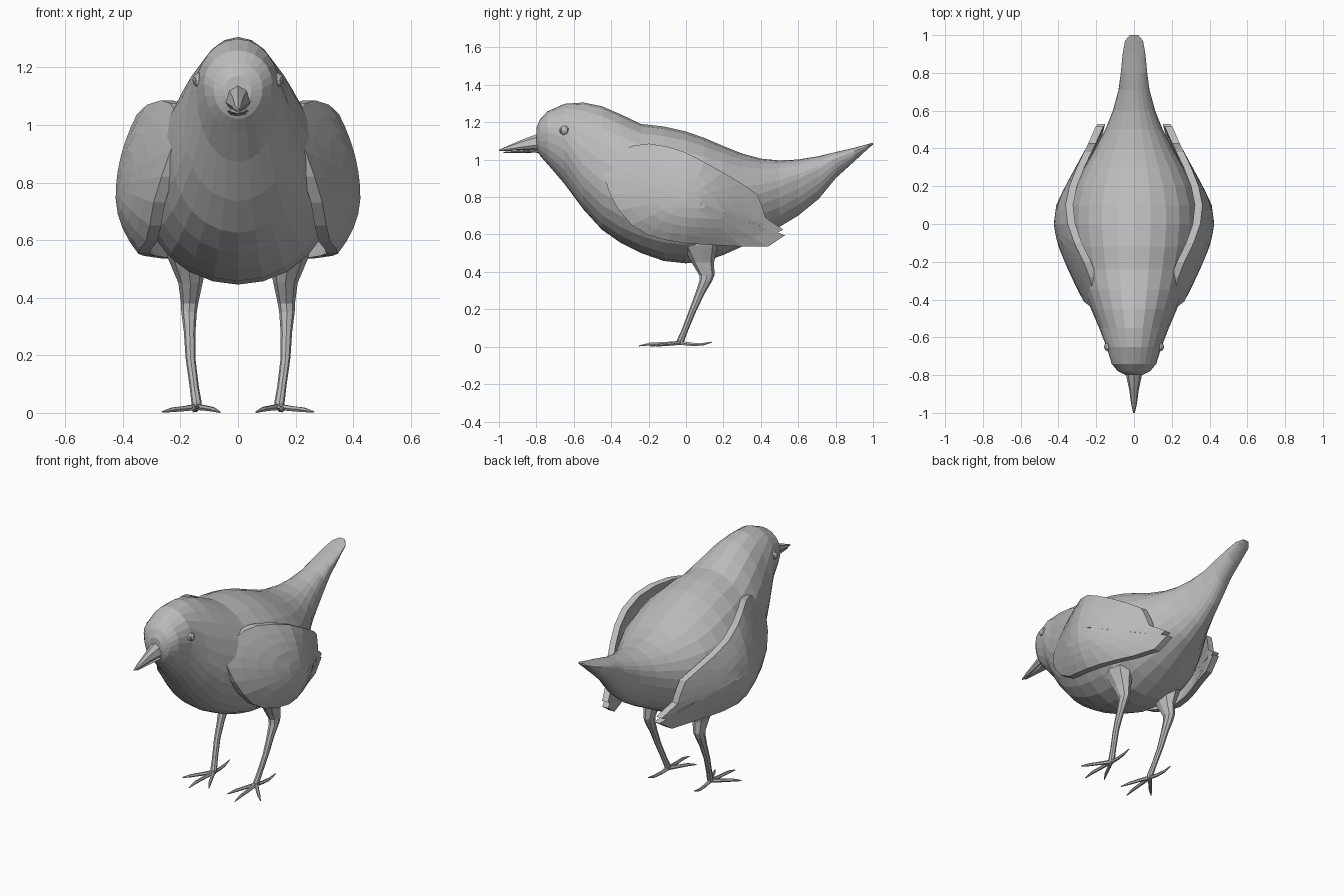
import bpy, bmesh, math

if "Cube" in bpy.data.objects:
    bpy.data.objects.remove(bpy.data.objects["Cube"])

grey = bpy.data.materials.new("plain grey")
grey.diffuse_color = (0.5, 0.5, 0.5, 1)
grey.use_nodes = True
grey.node_tree.nodes["Principled BSDF"].inputs["Base Color"].default_value = grey.diffuse_color


def finish(bm, name):
    bmesh.ops.recalc_face_normals(bm, faces=bm.faces)
    me = bpy.data.meshes.new(name)
    bm.to_mesh(me)
    bm.free()
    me.materials.append(grey)
    ob = bpy.data.objects.new(name, me)
    bpy.context.collection.objects.link(ob)
    return ob


def bridge(bm, a, b):
    for i in range(len(a)):
        j = (i + 1) % len(a)
        bm.faces.new((a[i], a[j], b[j], b[i]))


def loft(name, rings):
    """Skin closed rings of points and cap both ends."""
    bm = bmesh.new()
    vs = [[bm.verts.new(p) for p in r] for r in rings]
    for a, b in zip(vs, vs[1:]):
        bridge(bm, a, b)
    bm.faces.new(vs[0])
    bm.faces.new(vs[-1])
    return finish(bm, name)


def section_y(y, w, lo, hi, f, n):
    """Egg-shaped section facing y, widest at fraction f of its height."""
    c = lo + f * (hi - lo)
    pts = []
    for i in range(n):
        a = 2 * math.pi * i / n
        s = math.cos(a)
        pts.append((w * math.sin(a), y, c + s * ((hi - c) if s > 0 else (c - lo))))
    return pts


def section_z(x, y, z, rx, ry, n=8):
    return [(x + rx * math.cos(2 * math.pi * i / n),
             y + ry * math.sin(2 * math.pi * i / n), z) for i in range(n)]


def interp(table, t):
    for (a, u), (b, v) in zip(table, table[1:]):
        if t <= b:
            return u + (v - u) * max(0, (t - a) / (b - a))
    return table[-1][1]


# body, head and tail: y, half width, bottom, top, widest fraction
body = [
    (-.80, .045, 1.07, 1.18, .5), (-.78, .085, 1.03, 1.225, .55),
    (-.74, .118, .985, 1.268, .6), (-.65, .146, .88, 1.308, .58),
    (-.55, .185, .745, 1.315, .42), (-.45, .228, .635, 1.295, .4),
    (-.35, .265, .565, 1.252, .42), (-.24, .298, .51, 1.20, .45),
    (-.12, .326, .468, 1.187, .47), (0, .34, .455, 1.16, .48),
    (.1, .336, .465, 1.125, .48), (.2, .31, .50, 1.082, .5),
    (.3, .262, .545, 1.042, .52), (.4, .205, .60, 1.015, .55),
    (.5, .152, .65, 1.005, .6), (.6, .112, .71, 1.01, .65),
    (.71, .082, .80, 1.028, .7), (.8, .07, .91, 1.05, .75),
    (.9, .06, 1.0, 1.073, .75), (.97, .048, 1.065, 1.092, .6),
    (1.0, .022, 1.09, 1.10, .5)]
loft("body", [section_y(*r, 24) for r in body])

# beak halves
loft("upper_beak", [section_y(*r, 8) for r in (
    (-.76, .05, 1.065, 1.16, .35), (-.80, .042, 1.062, 1.145, .3),
    (-.88, .025, 1.06, 1.115, .3), (-.96, .014, 1.055, 1.08, .4),
    (-1.0, .004, 1.055, 1.062, .5))])
loft("lower_beak", [section_y(*r, 8) for r in (
    (-.76, .04, 1.03, 1.07, .6), (-.80, .034, 1.047, 1.066, .6),
    (-.88, .018, 1.045, 1.059, .6), (-.975, .004, 1.046, 1.051, .5))])

# wing outline (y, z) and outward bulge along the bird
outline = [(-.43, .99), (-.37, 1.05), (-.28, 1.085), (-.2, 1.095), (-.1, 1.08),
           (0, 1.047), (.1, .995), (.2, .94), (.3, .88), (.38, .825), (.405, .765),
           (.425, .70), (.52, .635), (.49, .62), (.53, .605), (.44, .545),
           (.3, .545), (.2, .55), (.1, .555), (0, .562), (-.1, .578), (-.2, .605),
           (-.29, .66), (-.36, .74), (-.41, .83), (-.435, .92)]
bulge = [(-.44, .255), (-.4, .275), (-.3, .322), (-.2, .368), (-.1, .408), (0, .425),
         (.1, .412), (.2, .365), (.3, .31), (.4, .255), (.53, .205)]


def wing_x(y, z):
    k = (.9 if z > .76 else 2.0) * (1 - .75 * max(0, min(1, (y - .1) / .35)))
    return interp(bulge, y) - k * (z - .76) ** 2


def wing(side, name):
    bm = bmesh.new()
    cy, cz = .0, .8
    rims = []
    for inset in (0, .04):
        rings = []
        for s in (1, .82, .62, .42, .2):
            ring = []
            for y, z in outline:
                y, z = cy + (y - cy) * s, cz + (z - cz) * s
                ring.append(bm.verts.new((side * (wing_x(y, z) - inset), y, z)))
            rings.append(ring)
        for a, b in zip(rings, rings[1:]):
            bridge(bm, a, b)
        mid = bm.verts.new((side * (wing_x(cy, cz) - inset), cy, cz))
        last = rings[-1]
        for i, v in enumerate(last):
            bm.faces.new((v, last[(i + 1) % len(last)], mid))
        rims.append(rings[0])
    bridge(bm, *rims)
    finish(bm, name)


# toes: points (x offset, y, z, radius) from the ankle to the claw
toes = {
    "inner_toe": [(0, -.03, .03, .012), (-.03, -.09, .026, .010), (-.055, -.145, .022, .009), (-.08, -.19, .012, .003)],
    "middle_toe": [(0, -.03, .03, .012), (.005, -.11, .026, .010), (.01, -.19, .024, .009), (.012, -.25, .014, .003)],
    "outer_toe": [(0, -.03, .03, .012), (.045, -.08, .024, .010), (.085, -.125, .020, .009), (.12, -.16, .013, .003)],
    "back_toe": [(0, -.03, .03, .012), (.005, .03, .022, .010), (.01, .09, .022, .008), (.012, .14, .034, .003)]}


def toe(side, name, pts):
    rings = []
    for i, (x, y, z, r) in enumerate(pts):
        a, b = pts[max(i - 1, 0)], pts[min(i + 1, len(pts) - 1)]
        dx, dy = b[0] - a[0], b[1] - a[1]
        d = math.hypot(dx, dy)
        rings.append([(side * (.143 + x + r * math.cos(t) * dy / d),
                       y - r * math.cos(t) * dx / d, z + r * math.sin(t))
                      for t in (k * math.pi / 3 for k in range(6))])
    loft(name, rings)


for side, tag in ((1, "right"), (-1, "left")):
    wing(side, tag + "_wing")

    # leg: x, y, z, half width, half depth
    leg = [(.17, .07, .66, .085, .12), (.175, .075, .55, .07, .095),
           (.165, .09, .46, .042, .06), (.168, .112, .39, .03, .04),
           (.170, .105, .36, .027, .034), (.168, .073, .29, .02, .025),
           (.165, .035, .20, .017, .02), (.152, -.005, .10, .016, .018),
           (.144, -.028, .045, .018, .02), (.143, -.03, .022, .014, .016)]
    loft(tag + "_leg", [section_z(side * x, y, z, rx, ry) for x, y, z, rx, ry in leg])
    for name, pts in toes.items():
        toe(side, tag + "_" + name, pts)

    # eye with a rim
    for name, r, off in (("eye", .021, .008), ("eyelid", .026, 0)):
        bm = bmesh.new()
        bmesh.ops.create_uvsphere(bm, u_segments=10, v_segments=6, radius=r)
        bmesh.ops.scale(bm, verts=bm.verts, vec=(.7, 1, 1))
        bmesh.ops.translate(bm, verts=bm.verts, vec=(side * (.136 + off), -.65, 1.165))
        finish(bm, tag + "_" + name)

# stand the bird on the ground
bpy.context.view_layer.update()
low = min(v.co.z for o in bpy.data.objects for v in o.data.vertices)
for o in bpy.data.objects:
    for v in o.data.vertices:
        v.co.z -= low
